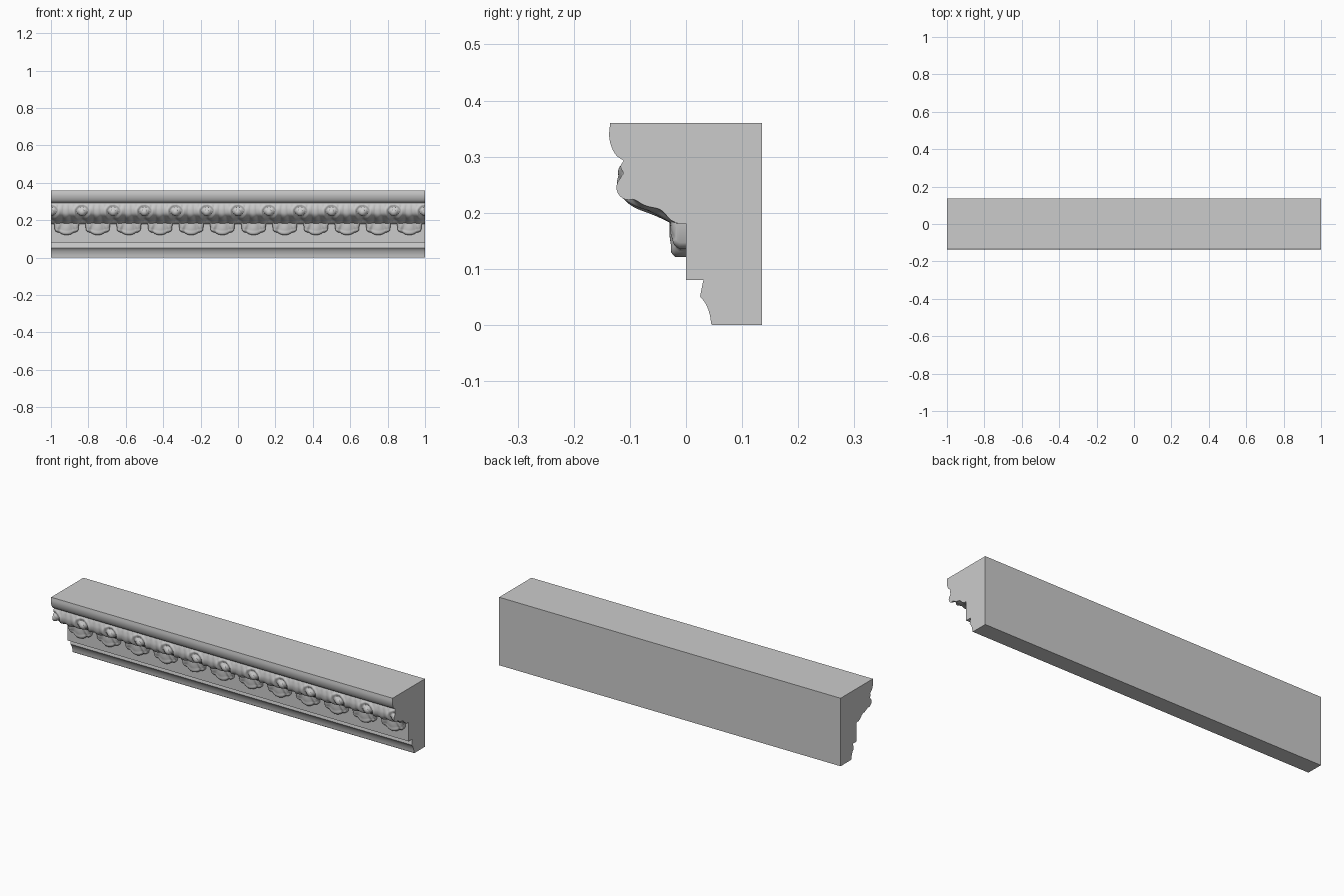
import bpy, bmesh
from math import sin, cos, pi, exp, sqrt, asin, hypot
from mathutils import Vector

if "Cube" in bpy.data.objects:
    bpy.data.objects.remove(bpy.data.objects["Cube"])

PITCH = 1 / 6          # ornament repeat along the moulding
STEPS = 40             # columns per repeat


def finish(bm, name, angle):
    bmesh.ops.recalc_face_normals(bm, faces=bm.faces)
    me = bpy.data.meshes.new(name)
    bm.to_mesh(me)
    bm.free()
    ob = bpy.data.objects.new(name, me)
    bpy.context.collection.objects.link(ob)
    bpy.ops.object.select_all(action='DESELECT')
    ob.select_set(True)
    bpy.context.view_layer.objects.active = ob
    bpy.ops.object.shade_smooth_by_angle(angle=angle)
    return ob


def loft(columns, name, angle):
    """Closed tube through equal-length loops, with end caps."""
    bm = bmesh.new()
    rings = [[bm.verts.new(p) for p in col] for col in columns]
    n = len(rings[0])
    for a, b in zip(rings, rings[1:]):
        for j in range(n):
            k = (j + 1) % n
            bm.faces.new((a[j], a[k], b[k], b[j]))
    bm.faces.new(rings[0])
    bm.faces.new(rings[-1])
    return finish(bm, name, angle)


def spline(pts, count):
    """Catmull-Rom samples through 2D points."""
    p = [Vector(q) for q in pts]
    p = [2 * p[0] - p[1]] + p + [2 * p[-1] - p[-2]]
    out = []
    for i in range(count + 1):
        u = i / count * (len(pts) - 1)
        k = min(int(u), len(pts) - 2)
        t = u - k
        a, b, c, d = p[k:k + 4]
        out.append(0.5 * (2 * b + (c - a) * t + (2 * a - 5 * b + 4 * c - d) * t * t
                          + (3 * b - a - 3 * c + d) * t ** 3))
    return out


# Moulding body: (y, z) section run along x
base_cove = spline([(0.045, 0.002), (0.042, 0.02), (0.035, 0.038), (0.025, 0.051)], 9)
top_round = spline([(-0.111, 0.293), (-0.124, 0.302), (-0.133, 0.318),
                    (-0.137, 0.338), (-0.135, 0.36)], 14)
section = ([(0.135, 0.002), (0.135, 0.0), (0.047, 0.0)] + [tuple(v) for v in base_cove]
           + [(0.031, 0.08), (0.0, 0.08), (0.0, 0.293)]
           + [tuple(v) for v in top_round] + [(0.135, 0.36)])
loft([[(x, y, z) for y, z in section] for x in (-1, 1)], "moulding_body", 0.5)

# Carved leaf band with hanging shells
curve = spline([(-0.111, 0.293), (-0.116, 0.278), (-0.119, 0.255), (-0.112, 0.233),
                (-0.092, 0.217), (-0.062, 0.203), (-0.04, 0.191), (-0.028, 0.184)], 36)


def leaf_relief(d, z):
    """Carving depth; d = distance in x from the shell centre."""
    e = PITCH / 2 - d                            # distance from the bead axis
    fade = min(1, (0.293 - z) / 0.02)
    lean = d * (1 + 5 * (z - 0.25))
    h = 0.004 * (abs(cos(lean * pi / 0.034)) - 0.6)
    r = hypot(e, z - 0.245)
    h -= 0.006 * exp(-((r - 0.027) / 0.007) ** 2)   # groove round the bead
    h += 0.004 * exp(-((r - 0.041) / 0.007) ** 2)   # rim
    h -= 0.013 * exp(-(e / 0.013) ** 2 - ((z - 0.2) / 0.012) ** 2)  # pocket
    h += 0.005 * exp(-(d / 0.022) ** 2 - ((z - 0.215) / 0.02) ** 2)  # leaf spine
    return h * fade


columns = []
total = 12 * STEPS
for i in range(total + 1):
    x = -1 + 2 * i / total
    d = abs((x + 1) % PITCH - PITCH / 2)
    s = d / 0.066
    inside = s < 1
    zb = 0.181
    if inside:
        lobe = abs(cos(2.5 * asin(s)))
        zb = min(zb, 0.168 - 0.038 * sqrt(1 - s * s) - 0.009 * sqrt(lobe))
    col = [(x, 0.0, 0.293)]
    for k, p in enumerate(curve):
        q = curve[min(k + 1, len(curve) - 1)] - curve[max(k - 1, 0)]
        q.normalize()
        o = p + Vector((q.y, -q.x)) * leaf_relief(d, p.y)
        col.append((x, o.x, max(o.y, zb + 0.001)))
    y0, z0 = col[-1][1:]
    rows = 14
    for k in range(1, rows + 1):
        t = k / rows
        z = z0 + (zb - z0) * t
        rib = abs(cos(2.5 * asin(min(1, s * (1.5 - 0.5 * t))))) if inside else 0
        y = y0 + (-0.019 - y0) * min(1, t * 1.6)
        y -= (0.008 * rib) * sin(min(1, t * 1.5) * pi / 2)
        y += 0.008 * max(0, (t - 0.8) / 0.2) ** 2
        if inside:
            y += 0.01 * s ** 4 * t
        col.append((x, min(y, -0.002), z))
    col.append((x, 0.0, zb))
    columns.append(col)
loft(columns, "carved_leaf_band", 0.8)

# Beads between the leaves, cut flush at both ends
bm = bmesh.new()
for i in range(13):
    new = bmesh.ops.create_uvsphere(bm, u_segments=20, v_segments=12, radius=0.022)["verts"]
    bmesh.ops.translate(bm, verts=new, vec=(-1 + i * PITCH, -0.102, 0.245))
for side in (-1, 1):
    geom = bm.verts[:] + bm.edges[:] + bm.faces[:]
    cut = bmesh.ops.bisect_plane(bm, geom=geom, plane_co=(side, 0, 0),
                                 plane_no=(side, 0, 0), clear_outer=True)
bmesh.ops.holes_fill(bm, edges=[e for e in bm.edges if e.is_boundary])
finish(bm, "beads", 0.8)
